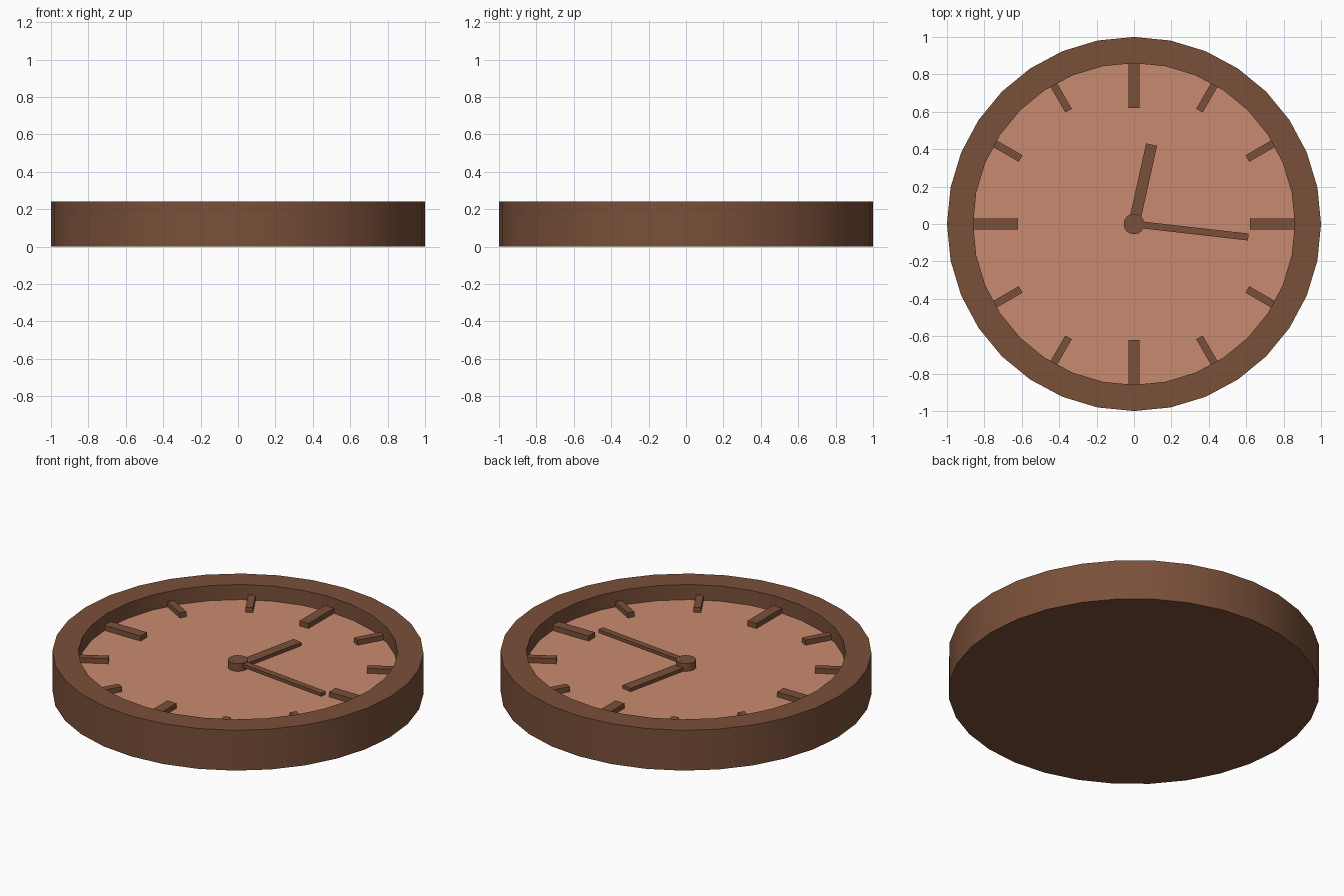
import bpy, bmesh, math
from mathutils import Matrix

if "Cube" in bpy.data.objects:
    bpy.data.objects.remove(bpy.data.objects["Cube"])

SIDES = 32
FACE_Z = 0.15


def material(name, color):
    m = bpy.data.materials.new(name)
    m.diffuse_color = (*color, 1)
    m.use_nodes = True
    m.node_tree.nodes["Principled BSDF"].inputs["Base Color"].default_value = m.diffuse_color
    return m


wood = material("dark_wood", (0.195, 0.08, 0.041))
dial = material("dial_clay", (0.584, 0.258, 0.162))


def add_object(name, bm, mat, smooth=False):
    bmesh.ops.recalc_face_normals(bm, faces=bm.faces)
    me = bpy.data.meshes.new(name)
    bm.to_mesh(me)
    bm.free()
    me.materials.append(mat)
    ob = bpy.data.objects.new(name, me)
    bpy.context.collection.objects.link(ob)
    if smooth:
        bpy.ops.object.select_all(action='DESELECT')
        ob.select_set(True)
        bpy.context.view_layer.objects.active = ob
        bpy.ops.object.shade_smooth_by_angle(angle=math.radians(30))
    return ob


def ring(bm, r, z, n):
    return [bm.verts.new((r * math.cos(2 * math.pi * i / n),
                          r * math.sin(2 * math.pi * i / n), z)) for i in range(n)]


def lathe(name, profile, n, mat, cap_start=False, cap_end=False):
    """Revolve (radius, z) points around z, optionally capping the ends."""
    bm = bmesh.new()
    rings = [ring(bm, r, z, n) for r, z in profile]
    for a, b in zip(rings, rings[1:]):
        for i in range(n):
            j = (i + 1) % n
            bm.faces.new((a[i], a[j], b[j], b[i]))
    if cap_start:
        bm.faces.new(rings[0][::-1])
    if cap_end:
        bm.faces.new(rings[-1])
    return add_object(name, bm, mat, smooth=True)


def bar(name, angle, r0, r1, width, z0, z1):
    """Radial box from r0 to r1, pointing along angle (degrees from +x)."""
    bm = bmesh.new()
    bmesh.ops.create_cube(bm, size=1, matrix=(
        Matrix.Rotation(math.radians(angle), 4, 'Z')
        @ Matrix.Translation(((r0 + r1) / 2, 0, (z0 + z1) / 2))
        @ Matrix.Diagonal((r1 - r0, width, z1 - z0, 1))))
    return add_object(name, bm, wood)


# Case: base, outer wall, rim and inner wall
lathe("case", [(1, 0), (1, 0.24), (0.86, 0.24), (0.86, FACE_Z)], SIDES, wood, cap_start=True)

# Dial set inside the rim
bm = bmesh.new()
bm.faces.new(ring(bm, 0.86, FACE_Z, SIDES))
dial_ob = add_object("dial", bm, dial)

# Hour markers, longer and wider at the quarters
for k in range(12):
    quarter = k % 3 == 0
    bar(f"hour_marker_{k}", 30 * k, 0.62 if quarter else 0.70, 0.86,
        0.06 if quarter else 0.04, FACE_Z, 0.18)

# Hands and centre hub
bar("hour_hand", 77.5, 0, 0.435, 0.06, FACE_Z, 0.17)
bar("minute_hand", -6.5, 0, 0.615, 0.037, 0.17, 0.19)
lathe("hub", [(0.055, FACE_Z), (0.055, 0.195)], 16, wood, cap_start=True, cap_end=True)
